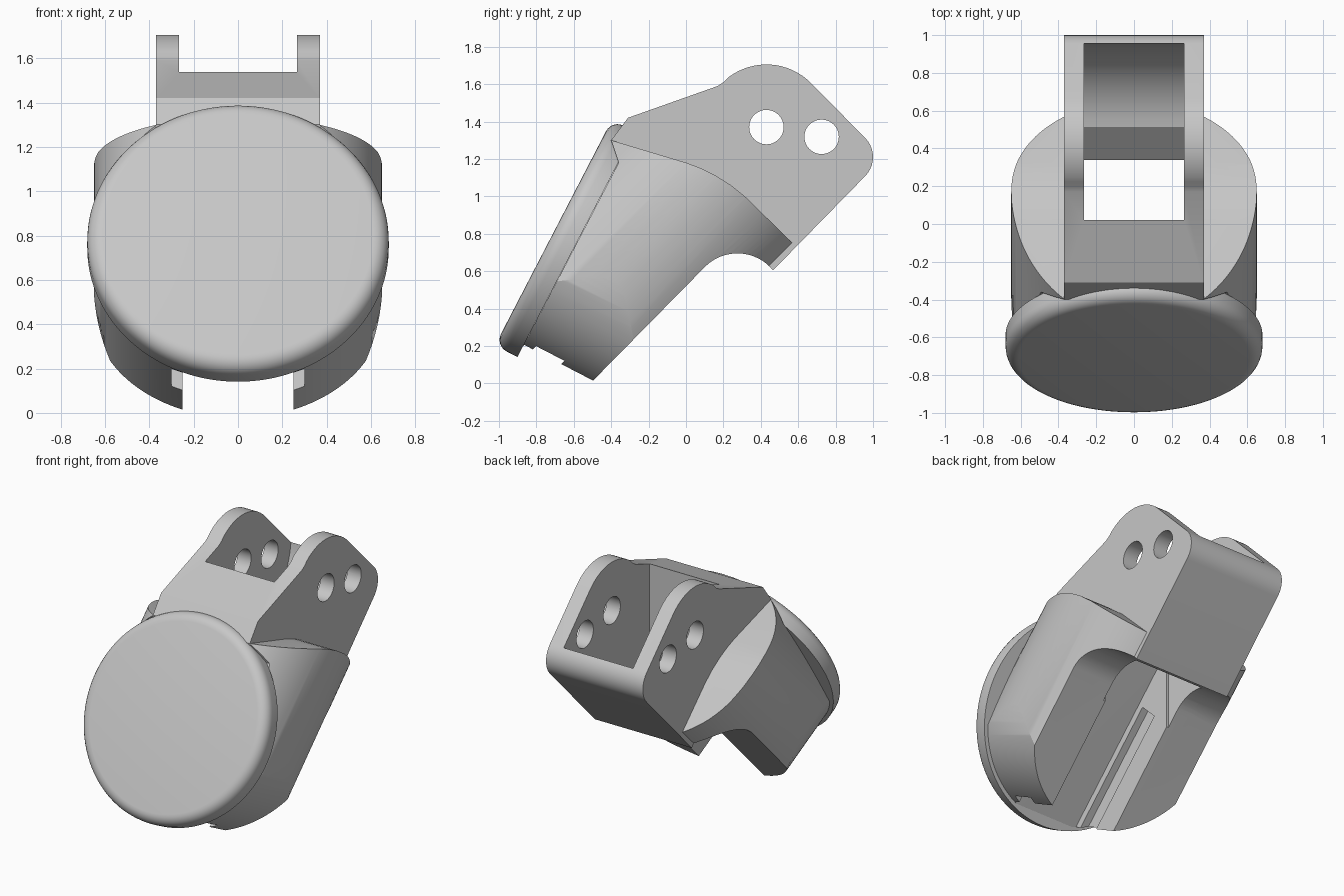
import bpy, bmesh
from math import sin, cos, radians, pi
from mathutils import Matrix

cube = bpy.data.objects.get("Cube")
if cube:
    bpy.data.objects.remove(cube, do_unlink=True)

grey = bpy.data.materials.new("plain_grey")
grey.use_nodes = True
colour = (0.57, 0.57, 0.57, 1)
grey.diffuse_color = colour
grey.node_tree.nodes["Principled BSDF"].inputs["Base Color"].default_value = colour

TILT = Matrix.Rotation(radians(62.6), 4, 'X')   # frame of the tilted disc
SIDE = Matrix(((0, 0, 1, 0), (1, 0, 0, 0), (0, 1, 0, 0), (0, 0, 0, 1)))  # profile in y, z


def arc(cy, cz, r, start, end, n=16):
    return [(cy + r * cos(radians(start + (end - start) * i / n)),
             cz + r * sin(radians(start + (end - start) * i / n))) for i in range(n + 1)]


def make(name, bm):
    bmesh.ops.recalc_face_normals(bm, faces=bm.faces)
    mesh = bpy.data.meshes.new(name)
    bm.to_mesh(mesh)
    bm.free()
    mesh.materials.append(grey)
    obj = bpy.data.objects.new(name, mesh)
    bpy.context.collection.objects.link(obj)
    return obj


def prism(name, points, low, high, frame=SIDE):
    bm = bmesh.new()
    rings = [[bm.verts.new(frame @ Matrix.Translation((a, b, h)).translation)
              for a, b in points] for h in (low, high)]
    bm.faces.new(rings[0])
    bm.faces.new(rings[1])
    for i in range(len(points)):
        j = (i + 1) % len(points)
        bm.faces.new((rings[0][i], rings[0][j], rings[1][j], rings[1][i]))
    return make(name, bm)


def cylinder(name, radius, depth, frame, sides=96):
    bm = bmesh.new()
    bmesh.ops.create_cone(bm, cap_ends=True, segments=sides, radius1=radius,
                          radius2=radius, depth=depth, matrix=frame)
    return make(name, bm)


def apply(obj, mod):
    bpy.context.view_layer.objects.active = obj
    bpy.ops.object.modifier_apply(modifier=mod.name)


def combine(obj, other, operation):
    mod = obj.modifiers.new("combine", 'BOOLEAN')
    mod.operation = operation
    mod.solver = 'EXACT'
    mod.object = other
    apply(obj, mod)
    bpy.data.objects.remove(other, do_unlink=True)


def smooth(obj):
    bpy.ops.object.select_all(action='DESELECT')
    obj.select_set(True)
    bpy.context.view_layer.objects.active = obj
    bpy.ops.object.shade_smooth_by_angle(angle=radians(25))


arch = arc(0.275, 0.45, 0.245, 39, 135)

# Round body: slanted cylinder trimmed by its side profile and a rounded lower end
body = cylinder("body", 0.65, 4, Matrix.Translation((0, 0, 0.94))
                @ Matrix.Rotation(-pi / 4, 4, 'X'), 128)
shoulder = [(-0.4, 1.3), (0, 1.18), (0.08, 1.15), (0.16, 1.11), (0.24, 1.06),
            (0.32, 0.995), (0.585, 0.735)]
combine(body, prism("body_profile", shoulder + arch
        + [(-0.6, -0.09), (-0.91, 0.124), (-0.36, 1.18)], -1, 1), 'INTERSECT')
lower_end = arc(0, 0.39, 0.655, 180, 360, 64) + [(0.655, 3), (-0.655, 3)]
combine(body, prism("lower_end", lower_end, -3, 3, TILT), 'INTERSECT')

# Flat sided clevis on top
clevis = ([(-0.4, 1.3), (-0.31, 1.42), (0.17, 1.59), (0.2, 1.61)]
          + arc(0.43, 1.37, 0.335, 128, 45)
          + arc(0.855, 1.21, 0.145, 45, -45, 10) + arch + [(-0.36, 0.9)])
combine(body, prism("clevis", clevis, -0.37, 0.37), 'UNION')

# Pocket between the plates, slot between the legs, grooves in the slot
pocket = ([(0.02, 1.9), (0.02, 0.3), (0.34, 0.3), (0.34, 0.69)]
          + arc(0.43, 1.37, 0.53, -81, -5) + [(0.958, 1.9)])
combine(body, prism("pocket", pocket, -0.265, 0.265), 'DIFFERENCE')
slot = [(0.03, 1.1), (-0.87, 0.2), (-0.95, 0.14), (-0.95, -0.3), (0.1, -0.3), (0.1, 1.1)]
combine(body, prism("slot", slot, -0.25, 0.25), 'DIFFERENCE')
groove = [(-0.9, -0.13), (-0.1, 0.67), (-0.215, 0.785), (-1.0, 0.0)]
combine(body, prism("groove", groove, -0.3, 0.3), 'DIFFERENCE')

# Pin holes through both plates
for y, z in ((0.43, 1.37), (0.725, 1.318)):
    frame = Matrix.Translation((0, y, z)) @ Matrix.Rotation(pi / 2, 4, 'Y')
    combine(body, cylinder("pin_hole", 0.092, 2, frame, 48), 'DIFFERENCE')
smooth(body)

# Tilted disc with a rounded front rim
disc = cylinder("front_disc", 0.68, 0.135, TILT @ Matrix.Translation((0, 0.39, 0.9325)), 128)
bevel = disc.modifiers.new("rim", 'BEVEL')
bevel.limit_method = 'WEIGHT'
weights = disc.data.attributes.new("bevel_weight_edge", 'FLOAT', 'EDGE')
front = TILT.to_3x3().col[2]
for edge in disc.data.edges:
    if all(disc.data.vertices[v].co.dot(front) > 0.95 for v in edge.vertices):
        weights.data[edge.index].value = 1
bevel.width = 0.07
bevel.segments = 6
apply(disc, bevel)
smooth(disc)
